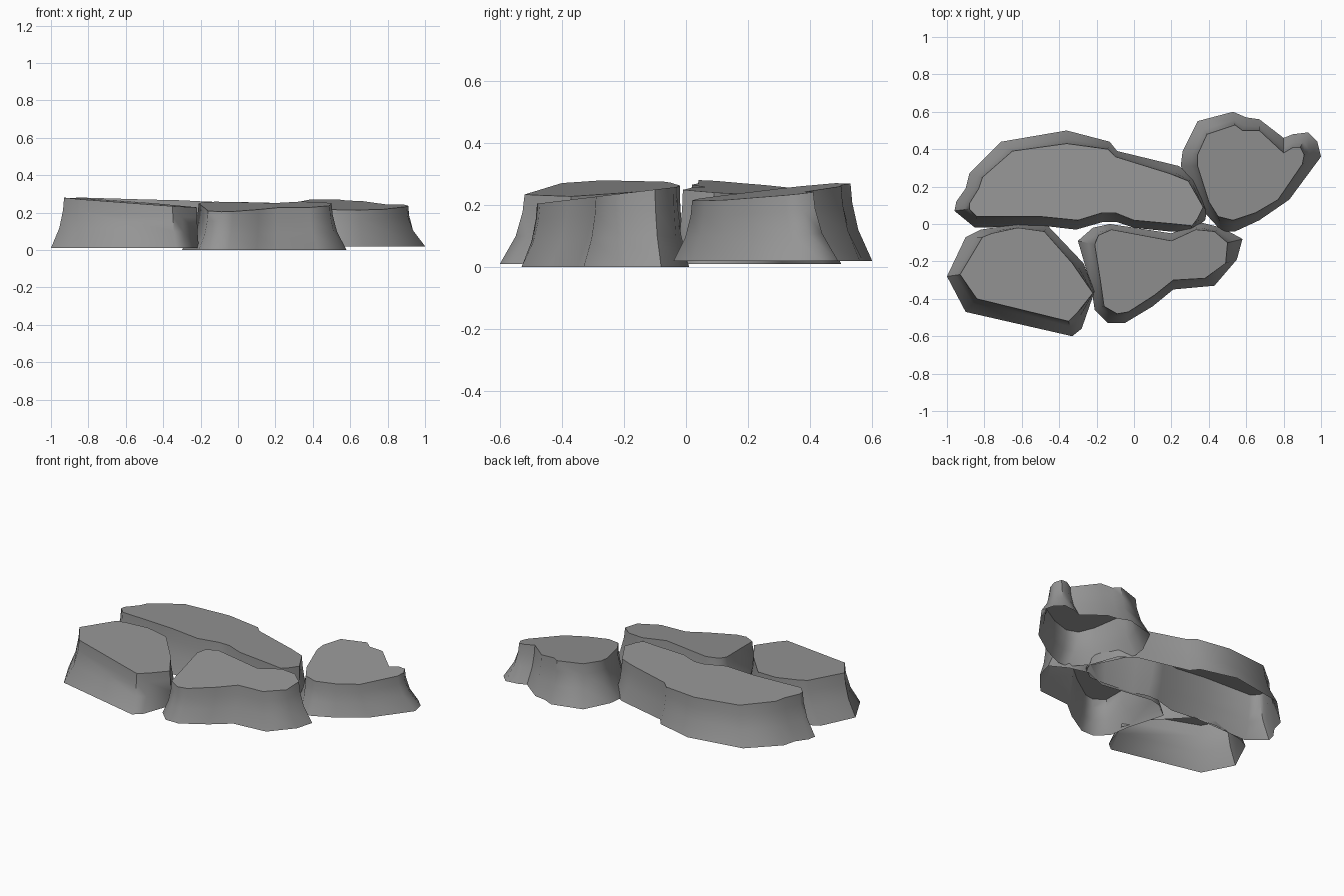
import bpy
import math

default_cube = bpy.data.objects.get("Cube")
if default_cube:
    bpy.data.objects.remove(default_cube, do_unlink=True)

# Single stone colour
STONE_COLOUR = (0.3, 0.3, 0.3, 1.0)
stone_grey = bpy.data.materials.new("stone_grey")
stone_grey.use_nodes = True
stone_grey.diffuse_color = STONE_COLOUR
shader = stone_grey.node_tree.nodes["Principled BSDF"]
shader.inputs["Base Color"].default_value = STONE_COLOUR
shader.inputs["Roughness"].default_value = 0.9

# Flared wall profile: (fraction of height, fraction of inset)
WALL_PROFILE = [(0, 0), (0.4, 0.64), (0.75, 0.92), (1, 1)]


def make_stone(name, outline, base_height, top_plane):
    """Open-bottomed stone. Outline rows, in hundredths and clockwise from
    above, pair a ground point with its rim point: (ground x, y, rim x, y).
    The top lies on the tilted plane height + slope_x * x + slope_y * y."""
    height, slope_x, slope_y = top_plane
    count = len(outline)
    verts, faces = [], []

    # Rings of the flared wall
    for rise, inset in WALL_PROFILE:
        for row in outline:
            ground_x, ground_y, rim_x, rim_y = [value / 100 for value in row]
            rim_z = height + slope_x * rim_x + slope_y * rim_y
            verts.append((
                ground_x + (rim_x - ground_x) * inset,
                ground_y + (rim_y - ground_y) * inset,
                base_height + (rim_z - base_height) * rise,
            ))

    # Wall quads between neighbouring rings
    for ring in range(len(WALL_PROFILE) - 1):
        lower, upper = ring * count, (ring + 1) * count
        for i in range(count):
            j = (i + 1) % count
            faces.append((lower + i, upper + i, upper + j, lower + j))

    # Flat tilted top
    last_ring = (len(WALL_PROFILE) - 1) * count
    faces.append([last_ring + i for i in reversed(range(count))])

    mesh = bpy.data.meshes.new(name)
    mesh.from_pydata(verts, [], faces)
    mesh.materials.append(stone_grey)
    stone = bpy.data.objects.new(name, mesh)
    bpy.context.collection.objects.link(stone)

    # Smooth walls with a crisp rim
    bpy.ops.object.select_all(action='DESELECT')
    stone.select_set(True)
    bpy.context.view_layer.objects.active = stone
    bpy.ops.object.shade_smooth_by_angle(angle=math.radians(50))
    return stone


# Front stone on the -x side
make_stone("front_outer_stone", [
    (-100, -28, -93, -27), (-90, -7, -81, -7), (-82, -3, -76, -5),
    (-62, 0, -62, -2), (-46, -1, -48, -4), (-27, -21, -33, -21),
    (-21, -36, -22, -37), (-28, -56, -30, -47), (-33, -60, -35, -52),
    (-90, -47, -84, -40),
], 0.01, (0.22, -0.07, 0.02))

# Front stone near the middle
make_stone("front_middle_stone", [
    (-30, -9, -21, -11), (-22, -2, -19, -6), (-13, 0, -12, -3),
    (20, -5, 20, -9), (35, 1, 33, -3), (47, -2, 43, -4),
    (58, -8, 50, -10), (55, -19, 49, -21), (43, -33, 38, -29),
    (21, -35, 21, -30), (10, -44, 11, -38), (-5, -53, -3, -47),
    (-14, -53, -9, -48), (-21, -46, -16, -44), (-23, -33, -18, -30),
], 0, (0.262, 0, 0.12))

# Long stone at the back
make_stone("back_long_stone", [
    (-96, 7, -88, 8), (-95, 12, -88, 11), (-90, 19, -83, 19),
    (-88, 27, -81, 25), (-71, 44, -65, 39), (-36, 50, -36, 43),
    (-13, 44, -14, 40), (-9, 39, -10, 36), (24, 31, 19, 27),
    (33, 24, 29, 23), (39, 7, 37, 9), (38, 2, 34, 3),
    (30, -4, 31, -1), (19, -4, 22, 0), (0, -2, 0, 2),
    (-9, 1, -10, 6), (-17, 1, -17, 6), (-31, -3, -30, 2),
    (-48, -1, -50, 4), (-85, -2, -84, 4),
], 0.01, (0.258, -0.03, -0.07))

# Notched stone at the back on the +x side
make_stone("back_outer_stone", [
    (25, 31, 34, 31), (26, 39, 34, 37), (34, 55, 39, 48),
    (53, 60, 54, 53), (60, 57, 58, 50), (67, 56, 67, 50),
    (80, 46, 80, 38), (85, 48, 85, 41), (93, 49, 89, 41),
    (98, 44, 91, 37), (100, 36, 90, 32), (83, 13, 77, 13),
    (67, 2, 65, 6), (54, -4, 53, 2), (47, -4, 45, 4),
    (36, 8, 40, 12),
], 0.02, (0.235, -0.042, 0.108))
